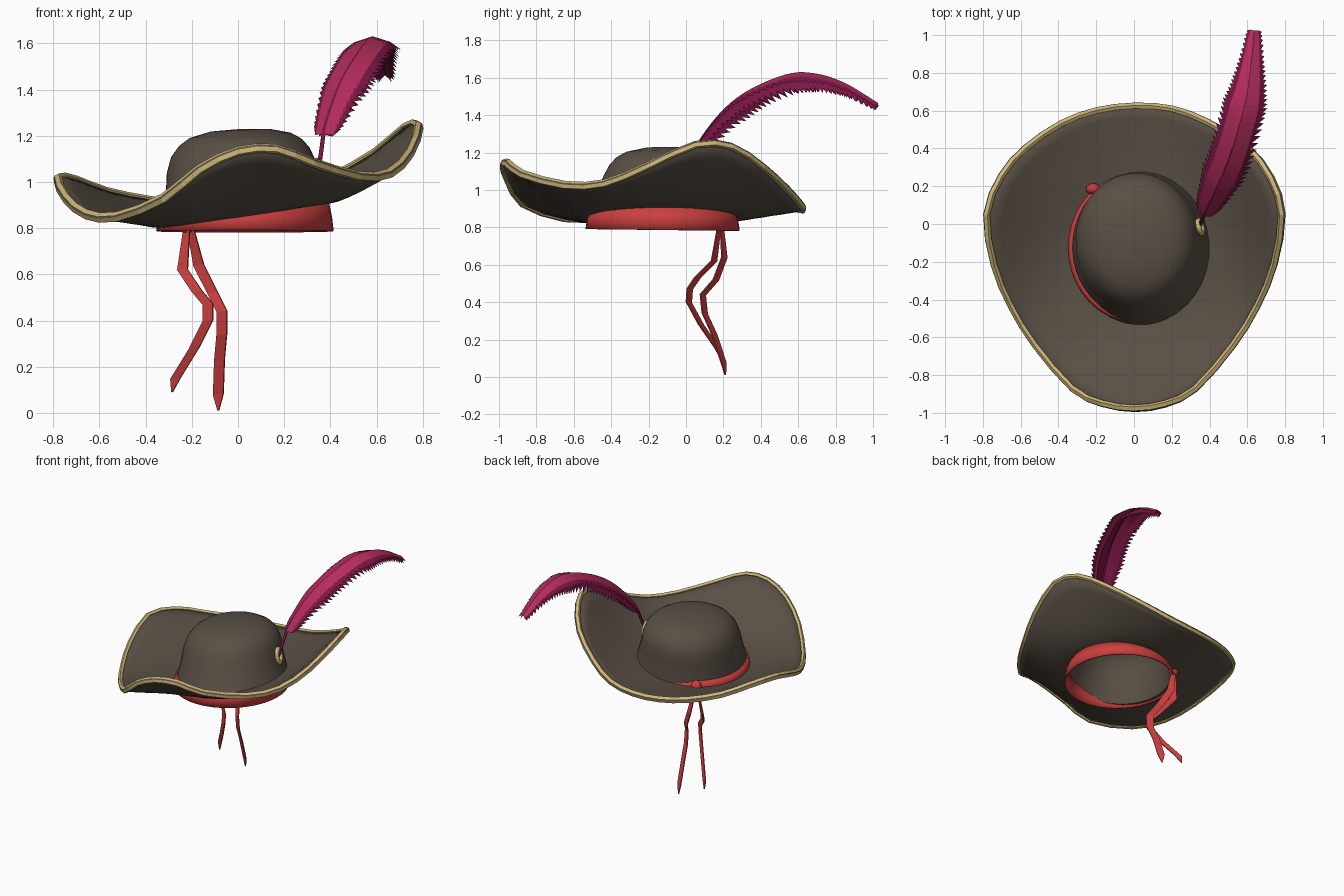
import bpy, bmesh, math
from mathutils import Vector

cube = bpy.data.objects.get("Cube")
if cube:
    bpy.data.objects.remove(cube, do_unlink=True)


def material(name, r, g, b):
    m = bpy.data.materials.new(name)
    m.use_nodes = True
    m.diffuse_color = (r, g, b, 1)
    bsdf = next(n for n in m.node_tree.nodes if n.type == 'BSDF_PRINCIPLED')
    bsdf.inputs["Base Color"].default_value = (r, g, b, 1)
    bsdf.inputs["Roughness"].default_value = 0.8
    return m


felt = material("brown felt", 0.1, 0.08, 0.06)
gold = material("gold trim", 0.62, 0.47, 0.19)
red = material("red cloth", 0.6, 0.05, 0.05)
pink = material("crimson feather", 0.45, 0.025, 0.105)
plum = material("dark plum feather", 0.2, 0.008, 0.06)


def smooth(obj, degrees):
    bpy.ops.object.select_all(action='DESELECT')
    obj.select_set(True)
    bpy.context.view_layer.objects.active = obj
    bpy.ops.object.shade_smooth_by_angle(angle=math.radians(degrees))


def build(name, verts, faces, mats, indices=None, thickness=0, angle=None):
    mesh = bpy.data.meshes.new(name)
    mesh.from_pydata([tuple(v) for v in verts], [], faces)
    for m in mats:
        mesh.materials.append(m)
    if indices:
        for poly, index in zip(mesh.polygons, indices):
            poly.material_index = index
    bm = bmesh.new()
    bm.from_mesh(mesh)
    if name != "feather_barbs":
        bmesh.ops.recalc_face_normals(bm, faces=bm.faces)
    bm.to_mesh(mesh)
    bm.free()
    obj = bpy.data.objects.new(name, mesh)
    bpy.context.collection.objects.link(obj)
    if thickness:
        mod = obj.modifiers.new("Thickness", 'SOLIDIFY')
        mod.thickness = thickness
        mod.offset = 0
    if angle:
        smooth(obj, angle)
    return obj


def spline(points, steps, closed=False):
    """Smooth path through the points."""
    p = [Vector(q) for q in points]
    n = len(p)
    pick = (lambda i: p[i % n]) if closed else (lambda i: p[min(max(i, 0), n - 1)])
    out = []
    for i in range(n if closed else n - 1):
        a, b, c, d = (pick(i + k) for k in (-1, 0, 1, 2))
        for s in range(steps):
            t = s / steps
            out.append(0.5 * (2 * b + (c - a) * t + (2 * a - 5 * b + 4 * c - d) * t ** 2
                              + (3 * b - a - 3 * c + d) * t ** 3))
    return out if closed else out + [p[-1]]


def loft(rings, closed_u=True, closed_v=False):
    """Quads between successive equal rings of points."""
    n, r = len(rings[0]), len(rings)
    faces = []
    for j in range(r if closed_v else r - 1):
        for i in range(n if closed_u else n - 1):
            k, m = (i + 1) % n, (j + 1) % r
            faces.append((j * n + i, j * n + k, m * n + k, m * n + i))
    return [v for ring in rings for v in ring], faces


# Wavy brim edge, counter-clockwise from the left side
rim = spline([
    (.79, .05, 1.25), (.73, .25, 1.24), (.6, .42, 1.13), (.39, .55, 1.01), (.2, .62, .93),
    (0, .635, .9), (-.2, .61, .9), (-.39, .54, .92), (-.58, .41, .96), (-.71, .26, 1.01),
    (-.79, .05, 1.02), (-.75, -.22, .93), (-.66, -.44, .86), (-.53, -.65, .85),
    (-.33, -.88, .93), (-.17, -.96, 1.06), (0, -.985, 1.14), (.17, -.96, 1.15),
    (.33, -.88, 1.09), (.53, -.65, 1.03), (.66, -.44, 1.04), (.75, -.22, 1.13)], 2, True)
base_center, top_center = Vector((.035, -.13, 0)), Vector((.01, -.08, 0))
angles = [math.atan2(p.y - base_center.y, p.x - base_center.x) for p in rim]


def crown_ring(scale, height):
    k = height / .365
    c = base_center.lerp(top_center, min(1, k * 1.5))
    ring = []
    for a in angles:
        x, y = c.x + .36 * scale * math.cos(a), c.y + .4 * scale * math.sin(a)
        ring.append(Vector((x, y, .855 + height + .15 * x * (1 - .7 * k))))
    return ring


# Hat body: crown and brim as one felt sheet
profile = [(.01, .365), (.35, .36), (.6, .338), (.72, .31), (.81, .27), (.87, .21),
           (.9, .14), (.95, .06), (1, 0)]
rings = [crown_ring(s, h) for s, h in profile]
base = rings[-1]
for t in (.12, .28, .46, .64, .82, 1):
    ring = []
    for a, b in zip(base, rim):
        p = a.lerp(b, t)
        p.z = a.z + (b.z - a.z) * t ** 1.4
        ring.append(p)
    rings.append(ring)
verts, faces = loft(rings)
faces.append(tuple(range(len(rim))))
build("hat_body", verts, faces, [felt], thickness=.018, angle=60)

# Brim trim: two gold strips with a felt groove between
section = [(-.022, .017), (-.004, .022), (.007, .005), (.007, -.005), (-.004, -.022), (-.022, -.017)]
trim = []
for i, p in enumerate(rim):
    tangent = (rim[(i + 1) % len(rim)] - rim[i - 1]).normalized()
    out = p - rings[-2][i]
    out = (out - tangent * out.dot(tangent)).normalized()
    up = out.cross(tangent)
    trim.append([p + out * o + up * u for o, u in section])
verts, faces = loft(trim, closed_v=True)
build("brim_trim", verts, faces, [gold, felt],
      [1 if f % len(section) == 2 else 0 for f in range(len(faces))])

# Headband below and inside the crown
band = []
for scale, level in ((1.04, 0), (1.02, .5), (.985, 1)):
    ring = []
    for i in range(40):
        a = math.tau * i / 40
        x, y = .03 + .365 * scale * math.cos(a), -.125 + .392 * scale * math.sin(a)
        ring.append((x, y, .785 - .012 * y + level * (.1 + .06 * x)))
    band.append(ring)
verts, faces = loft(band)
build("headband", verts, faces, [red], thickness=.01, angle=50)

# Knot at the back right
bpy.ops.mesh.primitive_uv_sphere_add(segments=12, ring_count=8, radius=.04, location=(-.215, .185, .835))
knot = bpy.context.object
knot.name = "ribbon_knot"
knot.scale = (1, .8, 1.2)
knot.data.materials.append(red)
smooth(knot, 60)


def ribbon(name, path):
    pairs = []
    for i, p in enumerate(path):
        half = .003 if i == len(path) - 1 else .026
        if i == 0:
            half = .015
        side = Vector((.85, -.55, .1)) * half
        pairs.append([Vector(p) - side, Vector(p) + side])
    v, f = loft(pairs, closed_u=False)
    build(name, v, f, [red], thickness=.007)


ribbon("long_ribbon", [(-.21, .19, .82), (-.17, .205, .64), (-.11, .16, .52), (-.07, .09, .44),
                       (-.07, .1, .34), (-.08, .15, .23), (-.085, .2, .08), (-.085, .21, .01)])
ribbon("short_ribbon", [(-.22, .18, .82), (-.24, .15, .62), (-.18, .06, .53), (-.13, .02, .47),
                        (-.13, .015, .4), (-.19, .08, .28), (-.27, .17, .15), (-.285, .19, .09)])

# Feather quill
quill_path = spline([(.345, -.02, 1.03), (.36, .02, 1.13), (.38, .07, 1.25), (.44, .2, 1.42),
                     (.505, .35, 1.535), (.565, .55, 1.615), (.6, .7, 1.615),
                     (.62, .85, 1.565), (.635, 1, 1.475)], 6)
frames = []
for i, p in enumerate(quill_path):
    tangent = (quill_path[min(i + 1, len(quill_path) - 1)] - quill_path[max(i - 1, 0)]).normalized()
    side = tangent.cross(Vector((0, 0, 1))).normalized()
    frames.append((p, tangent, side, side.cross(tangent)))
quill = []
for i, (p, tangent, side, up) in enumerate(frames):
    r = .011 * (1 - .75 * i / len(frames))
    quill.append([p + r * (side * math.cos(a) + up * math.sin(a))
                  for a in (math.tau * k / 6 for k in range(6))])
verts, faces = loft(quill)
build("feather_quill", verts, faces, [plum], angle=60)

# Feather barbs: overlapping blades with dark pointed tips, in two drooping layers
verts, faces, shades = [], [], []
first = 11
for i in range(first, len(frames)):
    p, tangent, side, up = frames[i]
    t = (i - first) / (len(frames) - first)
    width = .12 * min(1, .55 + 2.2 * t) * (1 - .72 * max(0, t - .55) / .45)
    for layer, (spread, droop) in enumerate(((1, .38), (.72, .78))):
        for sign in (-1, 1):
            def at(along, across, drop):
                return p + tangent * along + side * sign * across * spread * width - up * drop * droop * width
            lift = up * .006 * (1 - layer)
            n = len(verts)
            verts += [at(-.025, 0, 0) + lift, at(.025, 0, 0) + lift,
                      at(.035, .62, .4), at(-.02, .66, .5), at(.035, 1.02, 1.15)]
            faces += [(n, n + 1, n + 2, n + 3), (n + 3, n + 2, n + 4)]
            shades += [layer, 1]
build("feather_barbs", verts, faces, [pink, plum], shades)

# Gold clasp holding the quill to the crown
bpy.ops.mesh.primitive_torus_add(major_radius=.034, minor_radius=.015, major_segments=16, minor_segments=8,
                                 location=(.35, -.015, 1.04), rotation=(0, math.radians(80), math.radians(15)))
clasp = bpy.context.object
clasp.name = "feather_clasp"
clasp.scale = (1.35, 1, 1)
clasp.data.materials.append(gold)
smooth(clasp, 60)
